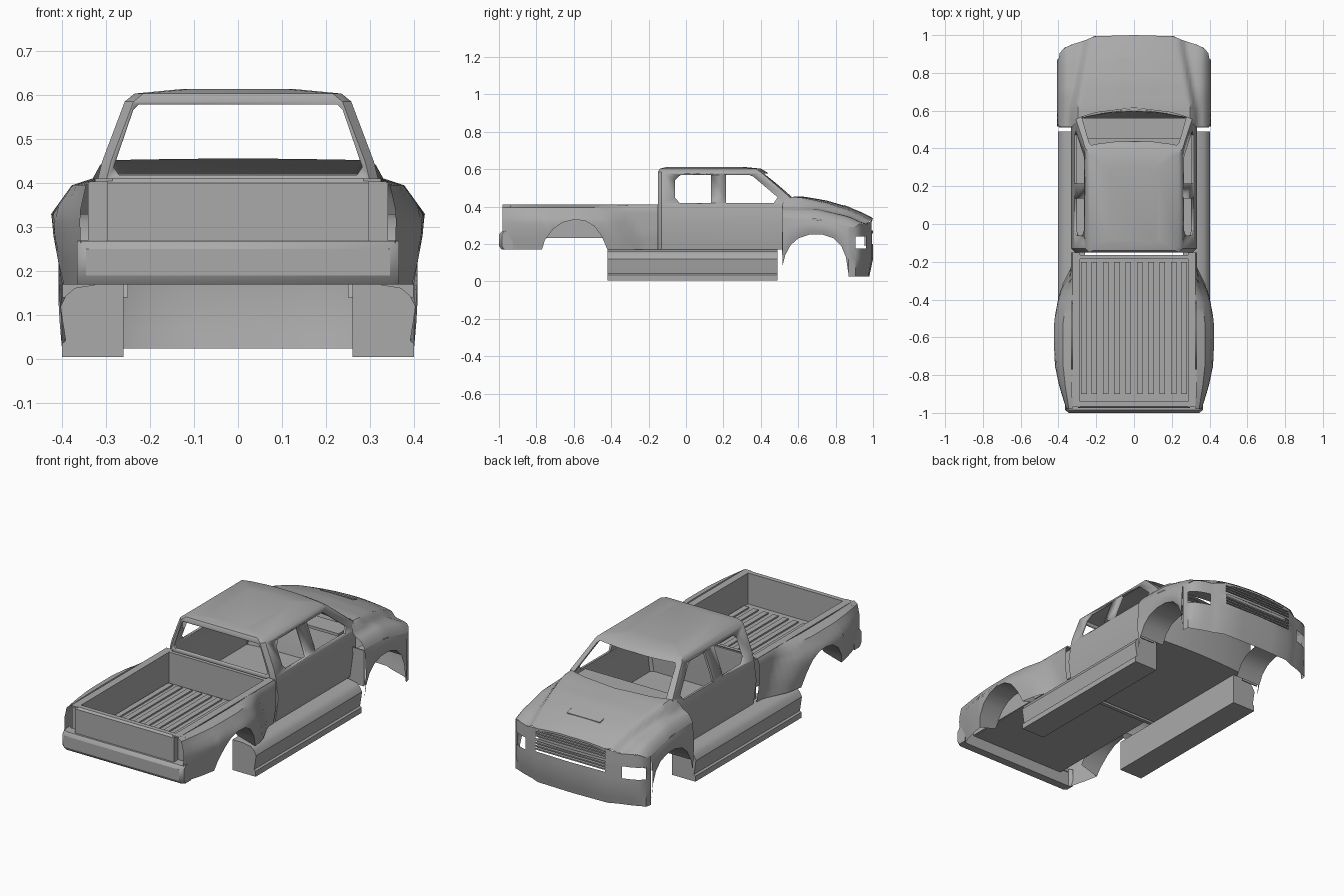
import bpy, bmesh, math

cube = bpy.data.objects.get("Cube")
if cube:
    bpy.data.objects.remove(cube, do_unlink=True)

paint = bpy.data.materials.new("grey_paint")
paint.use_nodes = True
GREY = (0.4, 0.4, 0.4, 1)
paint.diffuse_color = GREY
paint.node_tree.nodes["Principled BSDF"].inputs["Base Color"].default_value = GREY


def interp(pts, t):
    """Piecewise linear lookup."""
    if t <= pts[0][0]:
        return pts[0][1]
    for (a, va), (b, vb) in zip(pts, pts[1:]):
        if t <= b:
            return va + (vb - va) * (t - a) / (b - a)
    return pts[-1][1]


def finish(bm, name, mirror=False, angle=35):
    bmesh.ops.recalc_face_normals(bm, faces=bm.faces)
    mesh = bpy.data.meshes.new(name)
    bm.to_mesh(mesh)
    bm.free()
    ob = bpy.data.objects.new(name, mesh)
    bpy.context.collection.objects.link(ob)
    mesh.materials.append(paint)
    bpy.ops.object.select_all(action='DESELECT')
    bpy.context.view_layer.objects.active = ob
    ob.select_set(True)
    bpy.ops.object.shade_smooth_by_angle(angle=math.radians(angle))
    if mirror:
        mod = ob.modifiers.new("mirror", 'MIRROR')
        mod.merge_threshold = 0.0005
    return ob


def skin(name, rows, mirror=True, skip=lambda i, j: False, closed=False, caps=False):
    """Surface through rows of points."""
    bm = bmesh.new()
    vs = [[bm.verts.new(p) for p in r] for r in rows]
    n = len(rows[0])
    for i in range(len(rows) - 1):
        for j in range(n if closed else n - 1):
            if not skip(i, j):
                k = (j + 1) % n
                bm.faces.new((vs[i][j], vs[i][k], vs[i + 1][k], vs[i + 1][j]))
    if caps:
        bm.faces.new(vs[0])
        bm.faces.new(vs[-1])
    return finish(bm, name, mirror)


def prism(name, pts, axis, a, b, mirror=False):
    """Extrude a 2D outline along x or y."""
    def put(p, t):
        return (t, p[0], p[1]) if axis == 'x' else (p[0], t, p[1])
    return skin(name, [[put(p, t) for p in pts] for t in (a, b)], mirror, closed=True, caps=True)


def box(name, x0, x1, y0, y1, z0, z1, mirror=False):
    return prism(name, [(x0, z0), (x1, z0), (x1, z1), (x0, z1)], 'y', y0, y1, mirror)


def span(a, b, n):
    return [a + (b - a) * i / n for i in range(n + 1)]


# Cab shell with window openings
def cab_ring(z, w, yr, yf, bow):
    half = [(w - .02, yr), (w, yr + .02), (w, yf), (w * .8, yf + bow * .45), (w * .4, yf + bow * .88)]
    ring = half + [(0, yf + bow)] + [(-x, y) for x, y in reversed(half)]
    return [(x, y, z) for x, y in ring]


cab = skin("cab", [cab_ring(*r) for r in (
    (.17, .315, -.15, .52, .02), (.30, .333, -.15, .54, .03), (.41, .318, -.15, .56, .05),
    (.45, .308, -.15, .555, .06), (.585, .257, -.15, .40, .03), (.603, .235, -.14, .37, .03),
    (.613, .13, -.10, .28, .02))], mirror=False, closed=True, caps=True)
wall = cab.modifiers.new("wall", 'SOLIDIFY')
wall.thickness = .014
wall.offset = -1
bpy.ops.object.modifier_apply(modifier="wall")

cutters = [
    prism("glass_cutter", [(-.27, .418), (.27, .418), (.282, .436), (.238, .565), (.225, .578),
                           (-.225, .578), (-.238, .565), (-.282, .436)], 'y', -.4, .9),
    prism("front_window_cutter", [(.215, .42), (.47, .42), (.49, .45), (.36, .56), (.34, .568), (.215, .568)],
          'x', -.6, .6),
    prism("rear_window_cutter", [(-.035, .42), (.135, .42), (.135, .568), (-.03, .568), (-.06, .54), (-.06, .45)],
          'x', -.6, .6)]
bpy.context.view_layer.objects.active = cab
for c in cutters:
    cut = cab.modifiers.new("cut", 'BOOLEAN')
    cut.operation = 'DIFFERENCE'
    cut.solver = 'EXACT'
    cut.object = c
    bpy.ops.object.modifier_apply(modifier="cut")
for c in cutters:
    bpy.data.objects.remove(c, do_unlink=True)

# Dashboard shelf
box("dashboard", -.29, .29, .45, .56, .405, .42)

# Flared bed sides with wheel arches
REAR_ARCH = [(-.77, .17), (-.755, .22), (-.71, .28), (-.66, .315), (-.6, .33), (-.54, .325),
             (-.49, .295), (-.45, .24), (-.42, .17)]
BASE = [(.17, .318), (.25, .332), (.33, .334), (.40, .332), (.41, .322)]
FLARE = [(.17, .085), (.25, .086), (.33, .09), (.395, .045), (.41, .01)]
SPREAD = [(-.98, .28), (-.86, .7), (-.74, .98), (-.6, 1), (-.44, 1), (-.33, .75), (-.2, 0)]


def bed_x(y, z):
    return interp(BASE, z) + interp(FLARE, z) * interp(SPREAD, y + (z - .17) * .5 * (y > -.5))


bed_rows = []
for y in sorted(span(-.98, -.80, 4) + [p[0] for p in REAR_ARCH] + span(-.39, -.15, 7)):
    zb = interp(REAR_ARCH, y)
    bed_rows.append([(bed_x(y, z), y, z) for z in span(zb, .395, 8) + [.41]])
skin("bed_side", bed_rows)
skin("rear_wheel_arch", [[(bed_x(y, z), y, z), (.29, y, max(z, .2))] for y, z in REAR_ARCH])

# Bed tub, rails, ribs, tailgate and lamp recess
box("bed_wall", .285, .295, -.96, -.16, .235, .41, True)
box("bed_rail", .285, .325, -.97, -.15, .402, .41, True)
box("bed_bulkhead", -.29, .29, -.185, -.165, .17, .41)
box("bed_floor", -.29, .29, -.96, -.165, .232, .242)
for i, x in enumerate((.03, .09, .15, .21, .265)):
    box(f"bed_rib_{i + 1}", x - .015, x + .015, -.90, -.2, .24, .25, True)
prism("tailgate", [(-.975, .25), (-.94, .25), (-.94, .41), (-.965, .41), (-.975, .40)], 'x', -.297, .297)
box("tail_lamp_recess", .295, .34, -.94, -.935, .25, .403, True)

# Rear bumper with swept corners
bumper = [(-.985, .17), (-1, .19), (-1, .25), (-.985, .268), (-.94, .27), (-.94, .17)]
skin("rear_bumper", [[(x, y + s, z) for y, z in bumper]
                     for x, s in ((-.365, .015), (-.345, 0), (.345, 0), (.365, .015))],
     mirror=False, closed=True, caps=True)

# Side steps with a rounded shoulder and a bottom lip
prism("side_step", [(.26, .005), (.40, .005), (.40, .035), (.391, .042), (.398, .085), (.403, .12),
                    (.39, .145), (.37, .162), (.32, .17), (.26, .17)], 'y', -.42, .49, True)

# Hood and front fender tops as one sculpted surface
HOOD = [(.5, .46), (.62, .455), (.75, .433), (.87, .398), (.95, .365), (1, .338)]
FENDER = [(.5, .395), (.7, .388), (.87, .347), (.95, .31), (1, .30)]
NOSE = [(0, 1), (.21, .994), (.26, .972), (.33, .95), (.37, .932), (.393, .905), (.4, .87)]
EDGE = [(.34, 0), (.365, .008), (.385, .022), (.4, .055)]


def top_z(x, y):
    hw = interp([(.6, .30), (.97, .23)], y)
    crown = interp([(.6, .006), (.95, .02)], y)
    hood = interp(HOOD, y) - crown * min(x / hw, 1) ** 2
    t = min(max((x - hw) / .045, 0), 1)
    t = t * t * (3 - 2 * t)
    return hood * (1 - t) + min(hood, interp(FENDER, y)) * t - interp(EDGE, x)


def hood_back(x):
    return interp([(0, .615), (.2, .59), (.3, .56), (.32, .515)], x)


COLUMNS = span(0, .2, 4) + span(.22, .36, 9) + [.375, .393, .4]
skin("hood_and_fenders", [[(x, y, top_z(x, y)) for y in span(hood_back(x), interp(NOSE, x), 14)]
                          for x in COLUMNS])

# Front fender sides, arches and rear flanges
FRONT_ARCH = [(.515, .08), (.53, .14), (.56, .195), (.6, .23), (.66, .25), (.73, .25), (.79, .23),
              (.83, .19), (.855, .13), (.87, .03)]
skin("front_fender", [[(.4 + .008 * math.sin(math.pi * t), y, zb + (top_z(.4, y) - zb) * t)
                       for t in span(0, 1, 5)] for y, zb in FRONT_ARCH])
skin("front_wheel_arch", [[(.4, y, z), (.25, y, z)] for y, z in FRONT_ARCH[1:8]])
box("fender_flange", .30, .398, .512, .518, .14, .335, True)

# Nose with headlight and grille openings
NOSE_X = [0, .1, .21, .26, .29, .33, .37, .393, .4]
nose_rows = []
for x in NOSE_X:
    y, zt = interp(NOSE, x), top_z(x, interp(NOSE, x))
    zs = [.025, .06, .12, .175, .2, .24, .257, .272, zt - .012, zt]
    nose_rows.append([(x, y - interp([(.025, .02), (.12, 0), (.25, 0), (.34, .004)], z) * (x < .39), z)
                      for z in zs])
skin("nose", nose_rows,
     skip=lambda i, j: (i < 2 and j in (4, 5, 7)) or (4 <= i < 7 and j in (3, 4)))

# Grille backing and slats
box("grille_back", -.215, .215, .955, .96, .19, .32)
for i, z in enumerate((.212, .228, .244, .284, .298, .312)):
    box(f"grille_slat_{i + 1}", -.21, .21, .965, .992, z - .0035, z + .0035)

# Hood vent plate
vent_y = (.845, .88)
prism("hood_vent", [(y, top_z(.05, y) + d) for d, ys in ((-.004, vent_y), (.003, vent_y[::-1])) for y in ys],
      'x', -.1, .1)
